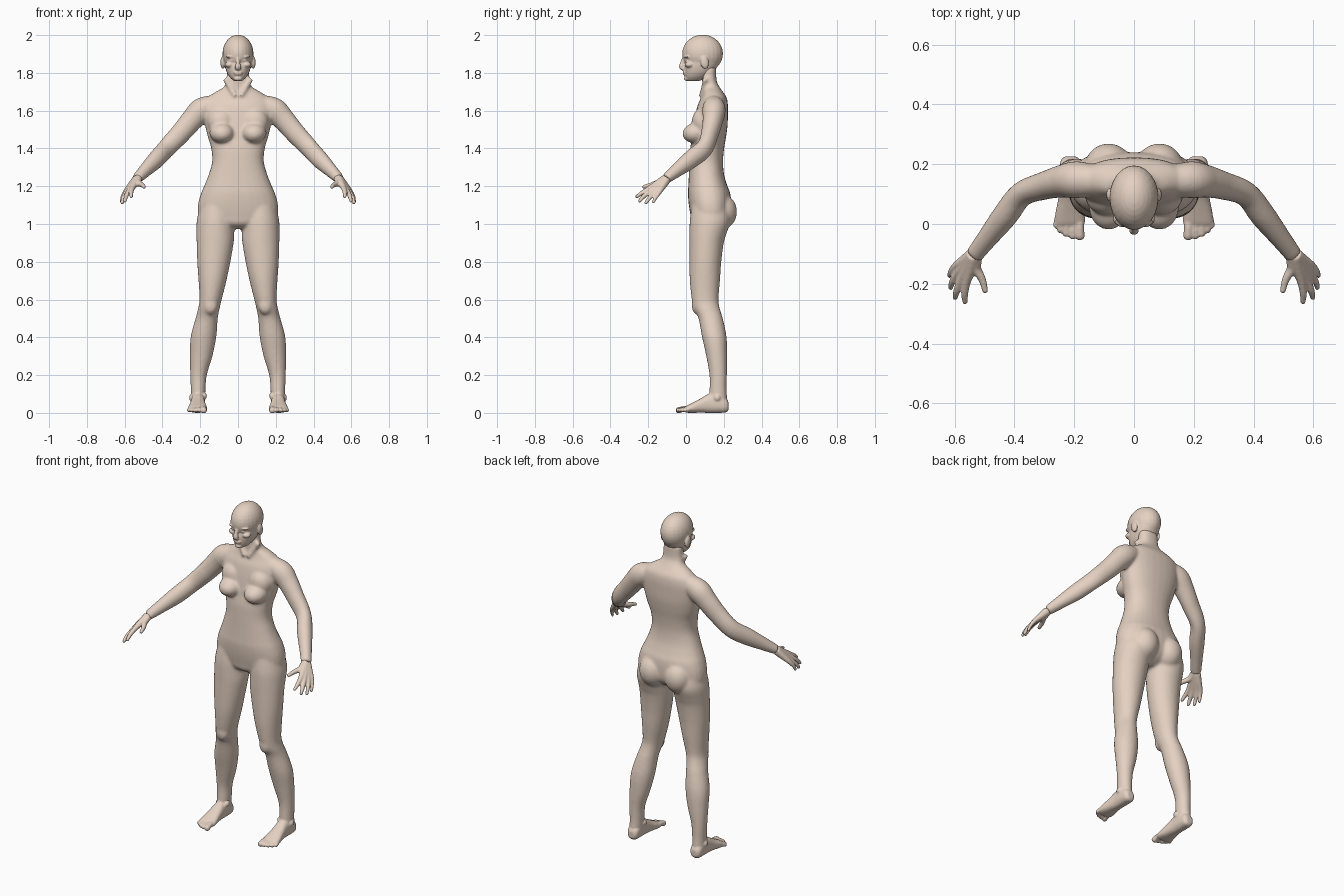
import bpy, bmesh, math
from mathutils import Vector, Matrix

skin = bpy.data.materials.new("skin")
skin.diffuse_color = (0.78, 0.64, 0.54, 1)


def spline(rows, steps=5):
    """Catmull-Rom through rows of numbers."""
    rows = [Vector(r) for r in rows]
    out = []
    for i in range(len(rows) - 1):
        a, b, c, d = rows[max(i - 1, 0)], rows[i], rows[i + 1], rows[min(i + 2, len(rows) - 1)]
        for k in range(steps):
            t = k / steps
            out.append(0.5 * (2 * b + (c - a) * t + (2 * a - 5 * b + 4 * c - d) * t * t
                              + (3 * b - a - 3 * c + d) * t ** 3))
    return out + [rows[-1]]


def loft(bm, rows, side=1, axis=None, ref=(0, 0, 1), power=2.0, n=28):
    """Skin rows of (x, y, z, radius along ref, radius across)."""
    pts = spline(rows)
    rings = []
    for i, p in enumerate(pts):
        t = Vector(axis) if axis else (pts[min(i + 1, len(pts) - 1)] - pts[max(i - 1, 0)]).to_3d()
        t.normalize()
        v = t.cross(Vector(ref)).normalized()
        u = v.cross(t)
        ring = []
        for k in range(n):
            a = 2 * math.pi * k / n
            c, s = math.cos(a), math.sin(a)
            c = math.copysign(abs(c) ** (2 / power), c)
            s = math.copysign(abs(s) ** (2 / power), s)
            q = p.to_3d() + u * (p[3] * c) + v * (p[4] * s)
            ring.append(bm.verts.new((q.x * side, q.y, q.z)))
        rings.append(ring)
    for r0, r1 in zip(rings, rings[1:]):
        for k in range(n):
            bm.faces.new((r0[k], r0[(k + 1) % n], r1[(k + 1) % n], r1[k]))
    bm.faces.new(rings[0][::-1])
    bm.faces.new(rings[-1])


def stack(bm, rows, side=1, power=2.0):
    """Horizontal slices given as (z, centre x, half width, front y, back y)."""
    loft(bm, [(x, (f + b) / 2, z, (b - f) / 2, w) for z, x, w, f, b in rows],
         side, axis=(0, 0, 1), ref=(0, 1, 0), power=power)


def ball(bm, c, r, side=1, tilt=0):
    m = (Matrix.Translation((c[0] * side, c[1], c[2])) @ Matrix.Rotation(tilt, 4, 'X')
         @ Matrix.Diagonal((*r, 1)))
    bmesh.ops.create_uvsphere(bm, u_segments=24, v_segments=16, radius=1, matrix=m)


def digit(bm, rows, side):
    """Round-ended finger or toe from (x, y, z, radius)."""
    loft(bm, [(*r, r[3]) for r in rows], side, n=14)
    x, y, z, r = rows[-1]
    ball(bm, (x, y, z), (r, r, r), side)


def finish(bm, name, voxel, smooth):
    """Fuse the overlapping forms into one smooth skin."""
    bmesh.ops.recalc_face_normals(bm, faces=bm.faces)
    me = bpy.data.meshes.new(name)
    bm.to_mesh(me)
    bm.free()
    ob = bpy.data.objects.new(name, me)
    bpy.context.collection.objects.link(ob)
    me.materials.append(skin)
    rm = ob.modifiers.new("fuse", 'REMESH')
    rm.mode, rm.voxel_size, rm.use_smooth_shade = 'VOXEL', voxel, True
    sm = ob.modifiers.new("soften", 'SMOOTH')
    sm.factor, sm.iterations = 0.5, smooth


# torso, neck, arms and legs
body = bmesh.new()
stack(body, [(.975, 0, .05, .07, .16), (1.0, 0, .13, .035, .205), (1.04, 0, .205, .025, .235),
             (1.1, 0, .212, .015, .24), (1.16, 0, .197, .01, .235), (1.2, 0, .18, .012, .22),
             (1.26, 0, .156, .015, .202), (1.33, 0, .137, .018, .196), (1.4, 0, .142, .022, .202),
             (1.46, 0, .16, .032, .212), (1.52, 0, .174, .04, .22), (1.58, 0, .185, .05, .222),
             (1.63, 0, .182, .062, .222), (1.67, 0, .16, .08, .215), (1.7, 0, .118, .088, .195),
             (1.725, 0, .076, .088, .178), (1.76, 0, .062, .085, .162), (1.83, 0, .058, .08, .16)],
      power=2.3)
for s in (1, -1):
    stack(body, [(1.1, .11, .09, .03, .22), (1.02, .118, .1, .02, .235), (.95, .12, .1, .018, .215),
                 (.9, .121, .098, .018, .2), (.8, .128, .088, .018, .187), (.7, .135, .074, .02, .18),
                 (.6, .145, .059, .03, .172), (.55, .155, .057, .043, .18), (.5, .166, .059, .066, .195),
                 (.4, .183, .068, .085, .215), (.3, .195, .06, .107, .219), (.2, .209, .044, .124, .217),
                 (.12, .211, .039, .124, .216), (.05, .212, .037, .12, .22)], s)
    loft(body, [(.12, .145, 1.635, .05, .05), (.19, .148, 1.605, .065, .062), (.24, .143, 1.555, .06, .055),
                (.3, .128, 1.485, .055, .047), (.375, .1, 1.405, .051, .042), (.43, .03, 1.345, .049, .043),
                (.49, -.047, 1.285, .037, .035), (.535, -.105, 1.24, .027, .03)], s)
    ball(body, (.375, .108, 1.4), (.04, .032, .045), s)                # elbow
    ball(body, (.085, .058, 1.483), (.066, .078, .055), s, .15)        # breast
    ball(body, (.09, .09, 1.54), (.072, .06, .075), s)
    ball(body, (.085, .185, 1.065), (.082, .085, .095), s)             # buttock
    ball(body, (.145, .06, .57), (.038, .03, .05), s)                  # kneecap
    loft(body, [(.07, .1, 1.77, .015, .015), (.045, .095, 1.73, .014, .014), (.012, .08, 1.675, .014, .014)], s)
finish(body, "body", .0075, 10)

# head
head = bmesh.new()
ball(head, (0, .088, 1.902), (.082, .108, .1))
stack(head, [(1.757, 0, .022, .008, .07), (1.775, 0, .042, -.004, .11), (1.8, 0, .058, -.008, .14),
             (1.83, 0, .068, -.01, .165), (1.86, 0, .073, -.005, .18), (1.885, 0, .076, -.008, .185),
             (1.92, 0, .072, -.012, .185)], power=2.2)
loft(head, [(0, -.006, 1.885, .01, .009), (0, -.017, 1.855, .013, .011), (0, -.024, 1.83, .012, .016),
            (0, -.01, 1.818, .008, .014)], ref=(0, 1, 0))               # nose
ball(head, (0, -.006, 1.803), (.026, .012, .006))                       # lips
ball(head, (0, -.004, 1.793), (.023, .013, .006))
ball(head, (0, .004, 1.769), (.022, .015, .012))                        # chin
for s in (1, -1):
    ball(head, (.034, .008, 1.885), (.03, .02, .008), s)                # brow
    ball(head, (.032, .01, 1.866), (.016, .016, .011), s)               # eye
    ball(head, (.045, .018, 1.843), (.025, .025, .016), s)              # cheek
    ball(head, (.081, .098, 1.855), (.012, .022, .035), s, .2)          # ear
finish(head, "head", .0045, 4)

# hands: wrist, knuckle, middle joint, tip for each finger
fingers = [[(.56, -.195, 1.188, .014), (.566, -.232, 1.165, .012), (.565, -.26, 1.145, .009)],
           [(.577, -.184, 1.177, .014), (.592, -.222, 1.148, .012), (.598, -.245, 1.122, .009)],
           [(.59, -.164, 1.169, .014), (.608, -.194, 1.137, .011), (.613, -.212, 1.112, .009)],
           [(.598, -.142, 1.168, .013), (.613, -.162, 1.138, .01), (.617, -.173, 1.116, .008)],
           [(.527, -.15, 1.217, .017), (.508, -.185, 1.207, .013), (.498, -.222, 1.197, .01)]]
for s, name in ((1, "left_hand"), (-1, "right_hand")):
    hand = bmesh.new()
    for f in fingers:
        k = Vector(f[0][:3])
        root = Vector((.53, -.098, 1.245)).lerp(k, .12)
        digit(hand, [(*root, .024), (*root.lerp(k, .5), .019)] + f, s)
    finish(hand, name, .0045, 3)

# feet
for s, name in ((1, "left_foot"), (-1, "right_foot")):
    foot = bmesh.new()
    loft(foot, [(.212, .226, .036, .018, .018), (.212, .212, .04, .037, .033), (.212, .17, .052, .052, .037),
                (.212, .12, .05, .05, .037), (.213, .075, .038, .037, .042), (.214, .035, .027, .027, .049),
                (.214, .005, .02, .019, .05), (.214, -.008, .018, .012, .044)],
         s, axis=(0, -1, 0), power=2.4)
    stack(foot, [(.03, .212, .036, .13, .215), (.08, .212, .038, .12, .217), (.13, .211, .035, .128, .213)], s)
    ball(foot, (.177, .15, .09), (.012, .018, .018), s)                 # ankle bones
    ball(foot, (.247, .165, .08), (.012, .018, .018), s)
    for x0, x1, y1, r in ((.183, .181, -.038, .017), (.205, .205, -.04, .012), (.224, .227, -.032, .012),
                          (.24, .246, -.02, .011), (.252, .26, -.004, .011)):
        digit(foot, [(x0, .03, .022, r), (x0 * .5 + x1 * .5, y1 + .025, .021, r * .9), (x1, y1, .014, r)], s)
    finish(foot, name, .005, 3)
